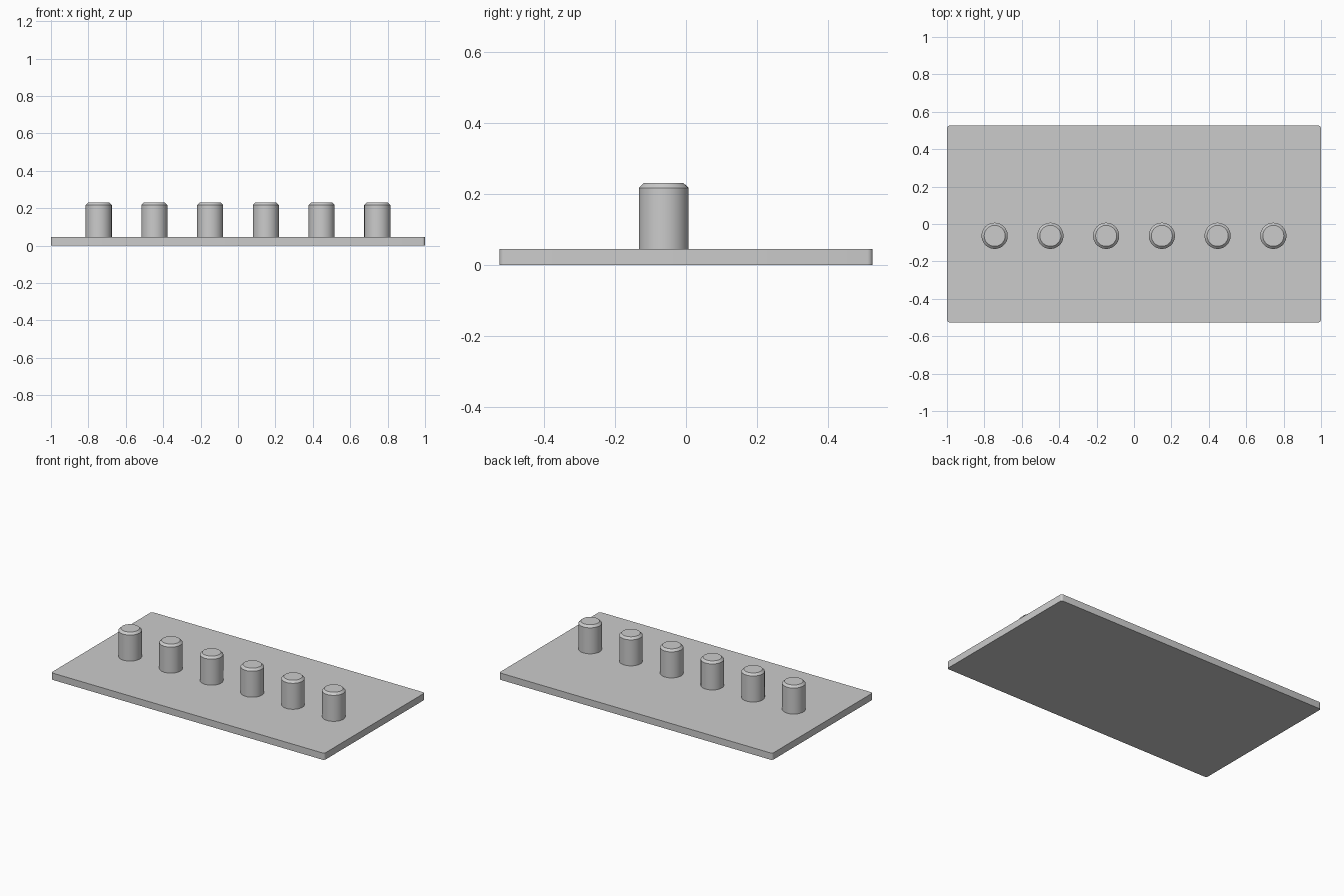
import bpy
import bmesh
import math
from mathutils import Matrix

PLATE_X, PLATE_Y, PLATE_Z = 2.0, 1.052, 0.045
POST_RADIUS, POST_TOP, CHAMFER = 0.07, 0.231, 0.014
POST_COUNT, POST_SPACING, POST_Y = 6, 0.298, -0.063

cube = bpy.data.objects.get("Cube")
if cube:
    bpy.data.objects.remove(cube, do_unlink=True)

# Single plain grey
grey = bpy.data.materials.new("plain_grey")
grey.use_nodes = True
colour = (0.6, 0.6, 0.6, 1.0)
grey.diffuse_color = colour
grey.node_tree.nodes["Principled BSDF"].inputs["Base Color"].default_value = colour


def finish(bm, name, location):
    mesh = bpy.data.meshes.new(name)
    bm.to_mesh(mesh)
    bm.free()
    mesh.materials.append(grey)
    obj = bpy.data.objects.new(name, mesh)
    obj.location = location
    bpy.context.collection.objects.link(obj)
    bpy.ops.object.select_all(action="DESELECT")
    obj.select_set(True)
    bpy.context.view_layer.objects.active = obj
    bpy.ops.object.shade_smooth_by_angle(angle=math.radians(30))
    return obj


# Base plate with rounded upright corners
bm = bmesh.new()
bmesh.ops.create_cube(bm, size=1, matrix=Matrix.Diagonal((PLATE_X, PLATE_Y, PLATE_Z, 1)))
corners = [e for e in bm.edges if abs(e.verts[0].co.z - e.verts[1].co.z) > PLATE_Z / 2]
bmesh.ops.bevel(bm, geom=corners, offset=0.015, segments=5, profile=0.5, affect="EDGES")
finish(bm, "base_plate", (0, 0, PLATE_Z / 2))

# Row of round posts with chamfered tops
height = POST_TOP - PLATE_Z
for i in range(POST_COUNT):
    bm = bmesh.new()
    bmesh.ops.create_cone(bm, cap_ends=True, segments=48, radius1=POST_RADIUS,
                          radius2=POST_RADIUS, depth=height)
    rim = [e for e in bm.edges if all(v.co.z > 0 for v in e.verts)]
    bmesh.ops.bevel(bm, geom=rim, offset=CHAMFER, segments=1, affect="EDGES")
    # The underside is seated on the plate, so it is left open
    seat = [f for f in bm.faces if f.normal.z < -0.9]
    bmesh.ops.delete(bm, geom=seat, context="FACES")
    x = (i - (POST_COUNT - 1) / 2) * POST_SPACING
    finish(bm, f"post_{i + 1}", (x, POST_Y, PLATE_Z + height / 2))
